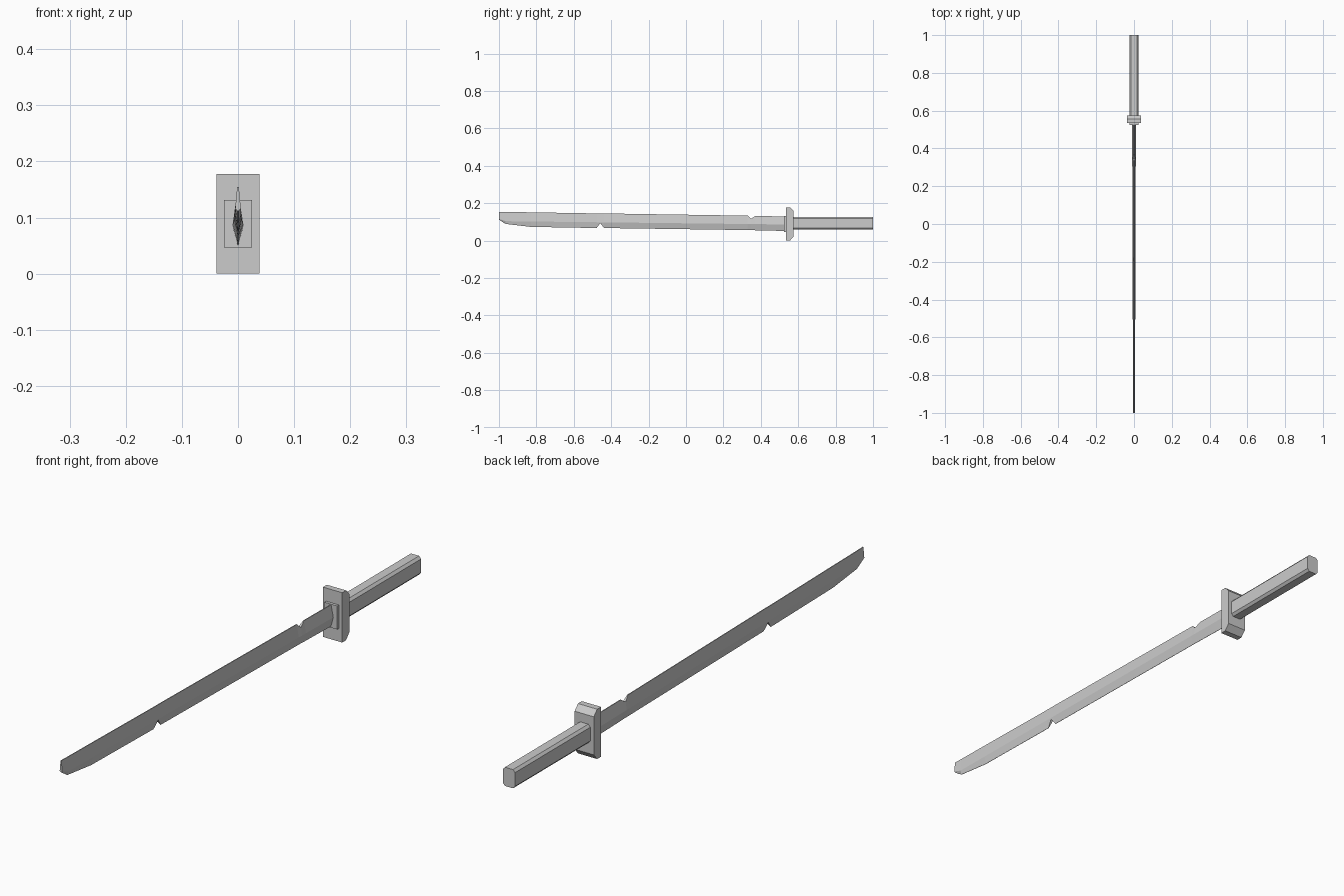
import bpy, bmesh

if "Cube" in bpy.data.objects:
    bpy.data.objects.remove(bpy.data.objects["Cube"])


def loft(name, sections):
    """Skin equal-length rings of (x, y, z) points and cap both ends."""
    bm = bmesh.new()
    rings = [[bm.verts.new(p) for p in s] for s in sections]
    n = len(rings[0])
    for a, b in zip(rings, rings[1:]):
        for i in range(n):
            j = (i + 1) % n
            bm.faces.new((a[i], a[j], b[j], b[i]))
    bm.faces.new(rings[0])
    bm.faces.new(rings[-1])
    bmesh.ops.recalc_face_normals(bm, faces=bm.faces)
    me = bpy.data.meshes.new(name)
    bm.to_mesh(me)
    bm.free()
    ob = bpy.data.objects.new(name, me)
    bpy.context.collection.objects.link(ob)
    return ob


def rect(y, w, z0, z1):
    return [(-w, y, z0), (w, y, z0), (w, y, z1), (-w, y, z1)]


def chamfered(y, w, z0, z1, cx, cz):
    right = [(w - cx, z0), (w, z0 + cz), (w, z1 - cz), (w - cx, z1)]
    return [(x, y, z) for x, z in right] + [(-x, y, z) for x, z in reversed(right)]


def blade_section(y, zb, zt, wb=0.0006, wt=0.0015):
    # six-sided section: cutting edge, ridge, spine; thins toward the tip
    t = (y + 1) / 1.53
    w = 0.005 + 0.005 * min(1, t)
    zr = max(0.104 - 0.018 * t, zb + 0.004)
    right = [(wb, zb), (w, zr), (wt, zt)]
    return [(x, y, z) for x, z in right] + [(-x, y, z) for x, z in reversed(right)]


# Blade with clipped tip, one notch in the edge and one in the spine
loft("blade", [
    blade_section(-1.00, 0.112, 0.154),
    blade_section(-0.965, 0.089, 0.153),
    blade_section(-0.83, 0.073, 0.151),
    blade_section(-0.478, 0.067, 0.145),
    blade_section(-0.458, 0.093, 0.145, wb=0.0055),
    blade_section(-0.438, 0.067, 0.145),
    blade_section(0.33, 0.056, 0.133),
    blade_section(0.348, 0.056, 0.116, wt=0.005),
    blade_section(0.37, 0.055, 0.131),
    blade_section(0.54, 0.051, 0.129),
])

# Collar in front of the guard
loft("collar", [rect(0.524, 0.025, 0.047, 0.131), rect(0.54, 0.025, 0.047, 0.131)])

# Guard, sloped at top and bottom on the grip side
loft("guard", [
    rect(0.534, 0.038, 0.0, 0.178),
    rect(0.556, 0.038, 0.0, 0.178),
    rect(0.575, 0.038, 0.022, 0.158),
])

# Grip with chamfered long edges
loft("grip", [chamfered(y, 0.024, 0.059, 0.126, 0.008, 0.009) for y in (0.57, 1.0)])
